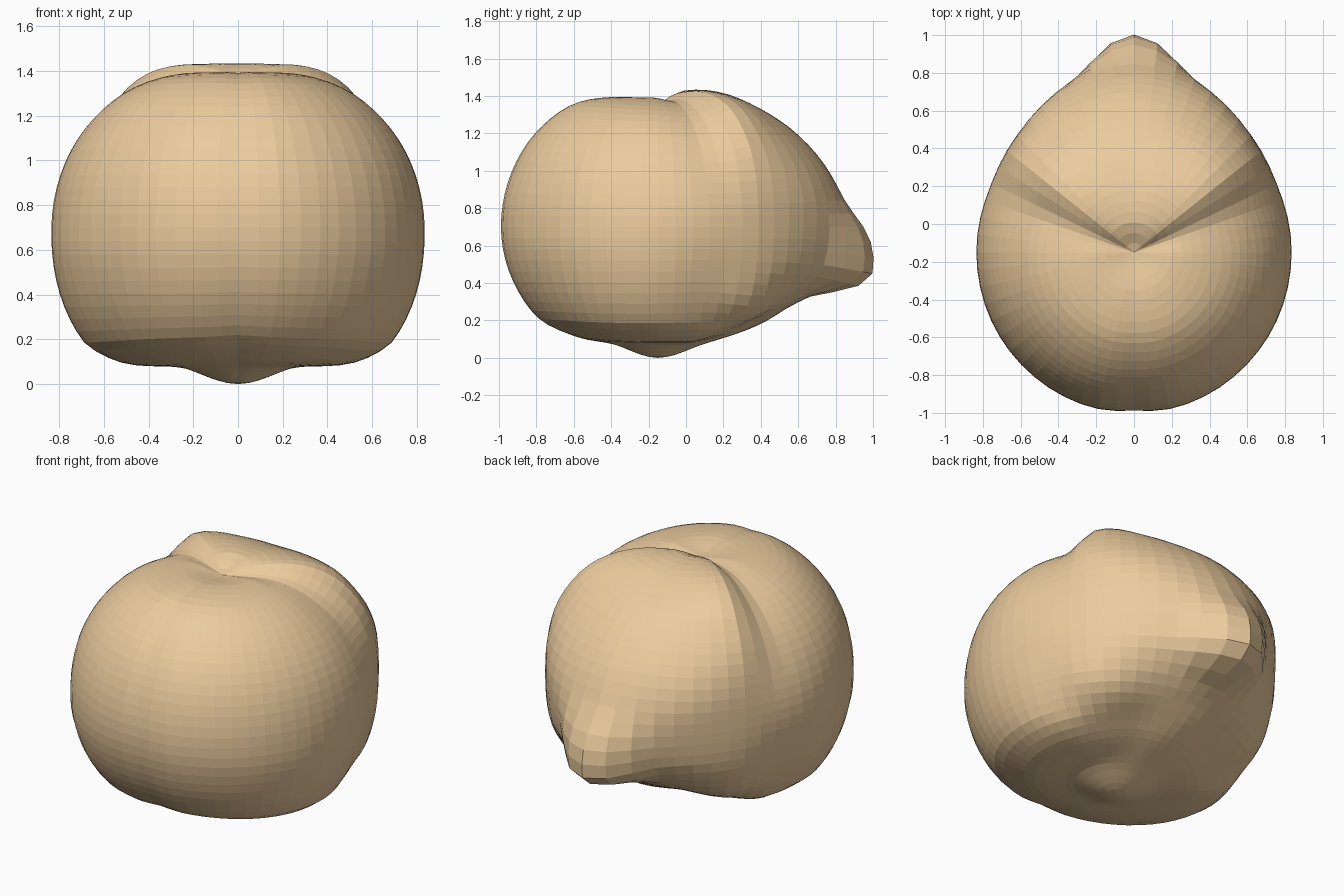
import bpy, bmesh, math

if "Cube" in bpy.data.objects:
    bpy.data.objects.remove(bpy.data.objects["Cube"])

CENTRE_Y, CENTRE_Z, TOP = -0.15, 0.7, 1.365
SEGMENTS, RINGS = 56, 44

# Meridian key points (radius, height), bottom to top, for a few directions
SPOUT = [(.65, .24), (.82, .33), (1.08, .39), (1.15, .46), (1.14, .61),
         (1.0, .84), (.9, 1.02), (.55, 1.33), (.16, 1.43)]
BACK = [(.5, .17), (.84, .38), (.93, .5), (.96, .78), (.74, 1.2), (.16, 1.43)]
SHOULDER = [(.5, .13), (.8, .32), (.87, .7), (.79, 1.14), (.69, 1.28), (.15, 1.415)]
CREASE = [(.67, .18), (.81, .5), (.835, .7), (.69, 1.12), (.4, 1.34)]
SIDE = [(.57, .115), (.7, .2), (.835, .68), (.77, 1), (.57, 1.26), (.22, 1.39)]
FRONT = [(.45, .115), (.68, .24), (.853, .72), (.76, 1.07), (.5, 1.34), (.25, 1.395)]


def smooth_curve(points, x):
    """Cubic interpolation through sorted (x, y) points without overshoot."""
    def slope(i):
        if i in (0, len(points) - 1):
            return 0
        (x0, y0), (x1, y1), (x2, y2) = points[i - 1:i + 2]
        a, b = (y1 - y0) / (x1 - x0), (y2 - y1) / (x2 - x1)
        return 2 * a * b / (a + b) if a * b > 0 else 0
    for i in range(len(points) - 1):
        (x0, y0), (x1, y1) = points[i], points[i + 1]
        if x <= x1:
            h = x1 - x0
            t = (x - x0) / h
            s = t * t * (3 - 2 * t)
            return (y0 + s * (y1 - y0) + h * t * (1 - t)
                    * ((1 - t) * slope(i) - t * slope(i + 1)))
    return points[-1][1]


def to_polar(profile):
    """Turn a profile, with the shared bottom nub and top, into (elevation, distance)."""
    full = [(0, 0), (.22, .065)] + profile + [(0, TOP)]
    return sorted((math.atan2(z - CENTRE_Z, r), math.hypot(r, z - CENTRE_Z)) for r, z in full)


# Degrees away from the back for each meridian
MERIDIANS = [(a, to_polar(p)) for a, p in
             ((0, SPOUT), (21, BACK), (48, SHOULDER), (70, CREASE), (95, SIDE), (180, FRONT))]


def surface_point(angle, elevation):
    away = min(angle, 360 - angle)
    dist = smooth_curve([(a, smooth_curve(p, elevation)) for a, p in MERIDIANS], away)
    # shallow groove down the front
    dist *= 1 - .018 * math.exp(-((away - 180) / 8) ** 2) * math.cos(elevation)
    r, a = dist * math.cos(elevation), math.radians(angle)
    return r * math.sin(a), CENTRE_Y + r * math.cos(a), CENTRE_Z + dist * math.sin(elevation)


# Lobed body with rear spout, lofted ring by ring
bm = bmesh.new()
rings = []
for i in range(1, RINGS):
    e = math.pi * (i / RINGS - .5)
    rings.append([bm.verts.new(surface_point(360 * j / SEGMENTS, e)) for j in range(SEGMENTS)])
bottom = bm.verts.new((0, CENTRE_Y, 0))
top = bm.verts.new((0, CENTRE_Y, TOP))
for j in range(SEGMENTS):
    k = (j + 1) % SEGMENTS
    bm.faces.new((bottom, rings[0][j], rings[0][k]))
    bm.faces.new((top, rings[-1][k], rings[-1][j]))
    for low, high in zip(rings, rings[1:]):
        bm.faces.new((low[j], high[j], high[k], low[k]))
bmesh.ops.recalc_face_normals(bm, faces=bm.faces)
mesh = bpy.data.meshes.new("lobed_body")
bm.to_mesh(mesh)
bm.free()
body = bpy.data.objects.new("lobed_body", mesh)
bpy.context.collection.objects.link(body)

# Tan skin
skin = bpy.data.materials.new("tan_skin")
skin.diffuse_color = (.83, .6, .34, 1)
skin.use_nodes = True
skin.node_tree.nodes["Principled BSDF"].inputs["Base Color"].default_value = skin.diffuse_color
mesh.materials.append(skin)
